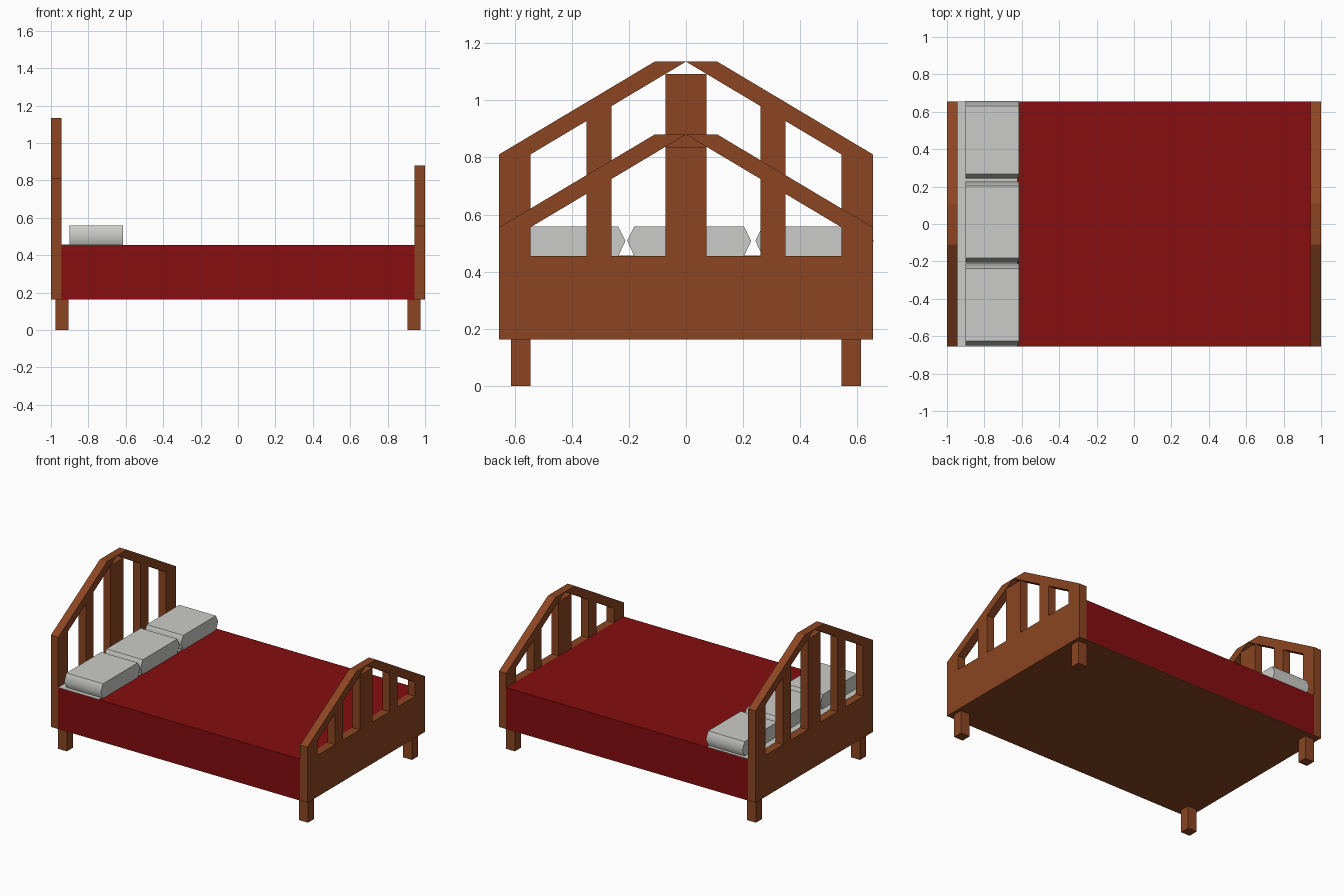
import bpy, bmesh, math

if "Cube" in bpy.data.objects:
    bpy.data.objects.remove(bpy.data.objects["Cube"])


def material(name, color):
    m = bpy.data.materials.new(name)
    m.diffuse_color = (*color, 1.0)
    m.use_nodes = True
    m.node_tree.nodes["Principled BSDF"].inputs["Base Color"].default_value = m.diffuse_color
    return m


wood = material("brown wood", (0.26, 0.06, 0.016))
red = material("dark red blanket", (0.24, 0.004, 0.005))
grey = material("light grey linen", (0.60, 0.60, 0.58))


def prism_object(name, profiles, x0, x1, mat):
    """Extrude (y, z) polygons along x into one object."""
    bm = bmesh.new()
    for pts in profiles:
        face = bm.faces.new([bm.verts.new((x0, y, z)) for y, z in pts])
        ext = bmesh.ops.extrude_face_region(bm, geom=[face])["geom"]
        verts = [v for v in ext if isinstance(v, bmesh.types.BMVert)]
        bmesh.ops.translate(bm, verts=verts, vec=(x1 - x0, 0, 0))
    bmesh.ops.recalc_face_normals(bm, faces=bm.faces[:])
    me = bpy.data.meshes.new(name)
    bm.to_mesh(me)
    bm.free()
    me.materials.append(mat)
    ob = bpy.data.objects.new(name, me)
    bpy.context.collection.objects.link(ob)
    return ob


def rect(y0, y1, z0, z1):
    return [(y0, z0), (y1, z0), (y1, z1), (y0, z1)]


W, POST = 0.655, 0.11          # half width, post width
LOW, DECK = 0.163, 0.455       # underside and mattress top


def board(name, x0, x1, shoulder, peak):
    """End board: lower panel, centre slat, side slats, posts, sloped rails."""
    inner = W - POST
    slope = (peak - shoulder) / inner
    under = lambda y: peak - slope * y
    parts = [rect(-W, W, LOW, DECK), rect(-0.072, 0.072, DECK, under(0.072))]
    for s in (-1, 1):
        half = [
            rect(inner, W, DECK, shoulder),
            [(0.26, DECK), (0.348, DECK), (0.348, under(0.348)), (0.26, under(0.26))],
            [(W, shoulder), (inner, shoulder), (0, peak), (POST, peak)],
        ]
        parts += [[(s * y, z) for y, z in p] for p in half]
    prism_object(name, parts, x0, x1, wood)


board("headboard", -1.0, -0.943, 0.81, 1.135)
board("footboard", 0.943, 1.0, 0.555, 0.88)

# Legs
for sx, end in ((-1, "head"), (1, "foot")):
    for sy, side in ((-1, "front"), (1, "back")):
        prism_object(f"{end}_{side}_leg", [rect(sy * 0.545, sy * 0.613, 0, LOW + 0.005)],
                     sx * 0.905, sx * 0.975, wood)

# Base board, blanket-covered mattress and exposed sheet
prism_object("base_board", [rect(-W, W, LOW, LOW + 0.004)], -0.943, 0.943, wood)
prism_object("blanket", [rect(-W, W, LOW + 0.004, DECK)], -0.943, 0.943, red)
prism_object("sheet", [rect(-W, W, DECK, DECK + 0.002)], -0.943, -0.625, grey)

# Pillows with six-sided cross-section
for i, (a, b) in enumerate(((-0.65, -0.212), (-0.206, 0.228), (0.243, 0.657))):
    t, top, mid = 0.025, 0.558, 0.508
    prof = [(a, mid), (a + t, DECK), (b - t, DECK), (b, mid), (b - t, top), (a + t, top)]
    ob = prism_object(f"pillow_{i + 1}", [prof], -0.9, -0.615, grey)
    bpy.ops.object.select_all(action='DESELECT')
    ob.select_set(True)
    bpy.context.view_layer.objects.active = ob
    bpy.ops.object.shade_smooth_by_angle(angle=math.radians(58))
